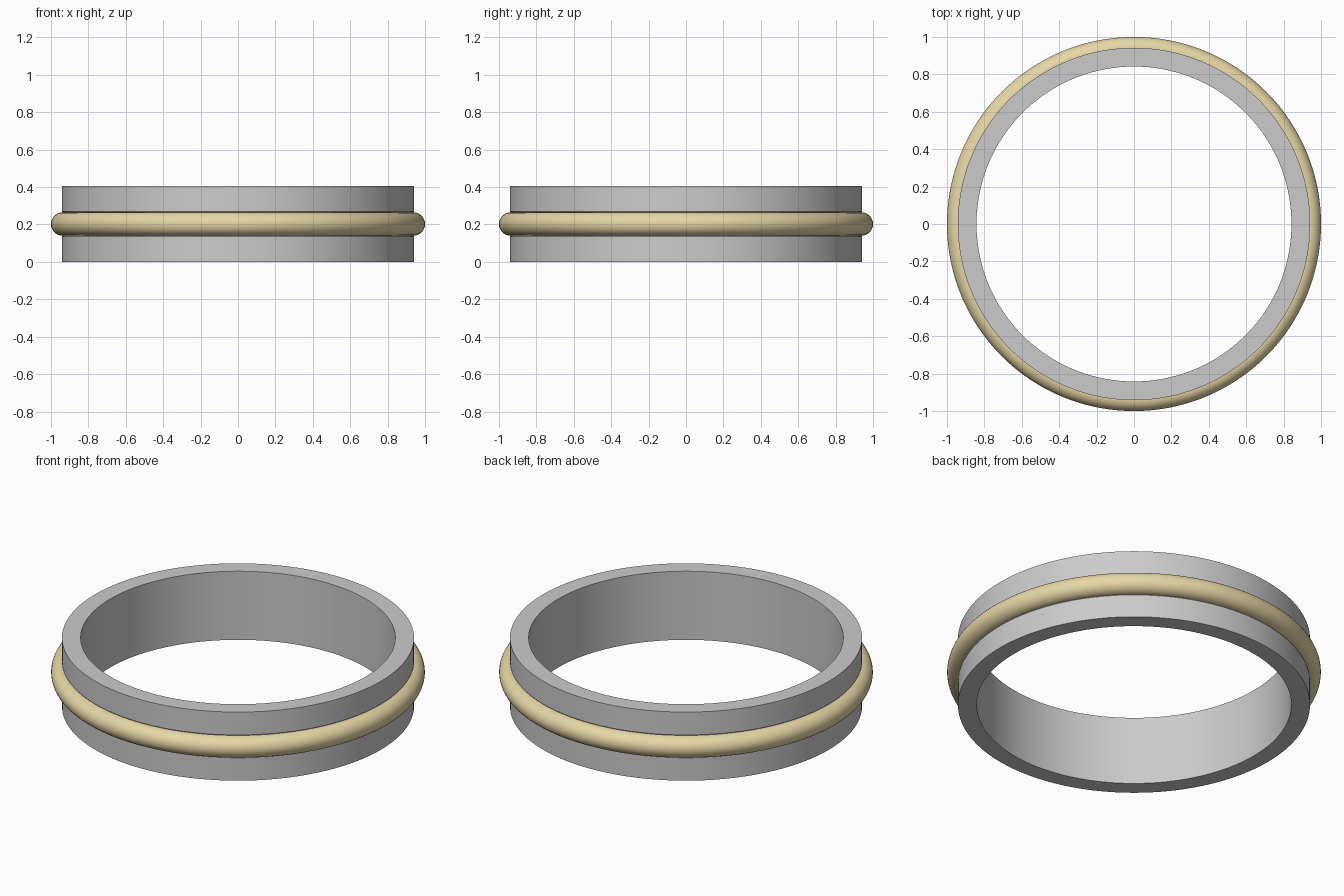
import bpy, bmesh, math

if "Cube" in bpy.data.objects:
    bpy.data.objects.remove(bpy.data.objects["Cube"])

SEGMENTS = 192
MID_Z = 0.2025


def lathe(name, profile, color=None):
    """Spin a closed (radius, z) profile around the z axis."""
    bm = bmesh.new()
    rings = []
    for i in range(SEGMENTS):
        a = 2 * math.pi * i / SEGMENTS
        rings.append([bm.verts.new((r * math.cos(a), r * math.sin(a), z)) for r, z in profile])
    n = len(profile)
    for i in range(SEGMENTS):
        a, b = rings[i], rings[(i + 1) % SEGMENTS]
        for j in range(n):
            k = (j + 1) % n
            bm.faces.new((a[j], b[j], b[k], a[k]))
    bmesh.ops.recalc_face_normals(bm, faces=bm.faces)
    mesh = bpy.data.meshes.new(name)
    bm.to_mesh(mesh)
    bm.free()
    obj = bpy.data.objects.new(name, mesh)
    bpy.context.collection.objects.link(obj)
    if color:
        mat = bpy.data.materials.new(name + "_material")
        mat.diffuse_color = color
        mat.use_nodes = True
        mat.node_tree.nodes["Principled BSDF"].inputs["Base Color"].default_value = mat.diffuse_color
        mesh.materials.append(mat)
    bpy.ops.object.select_all(action='DESELECT')
    obj.select_set(True)
    bpy.context.view_layer.objects.active = obj
    bpy.ops.object.shade_smooth_by_angle(angle=math.radians(35))
    return obj


# Flat grey band with a shallow seat, slightly eased, for the bead
R_IN, R_OUT, HEIGHT = 0.842, 0.942, 2 * MID_Z
lower = [(R_IN, 0), (R_OUT, 0), (R_OUT, 0.135), (R_OUT - 0.003, 0.139), (R_OUT - 0.01, 0.143)]
upper = [(r, HEIGHT - z) for r, z in reversed(lower)]
lathe("ring_band", lower + upper)

# Gold round bead around the middle of the band
MINOR = 0.0625
bead = [(1 - MINOR + MINOR * math.cos(t), MID_Z + MINOR * math.sin(t))
        for t in (2 * math.pi * i / 32 for i in range(32))]
lathe("gold_bead", bead, (0.80, 0.68, 0.38, 1))
